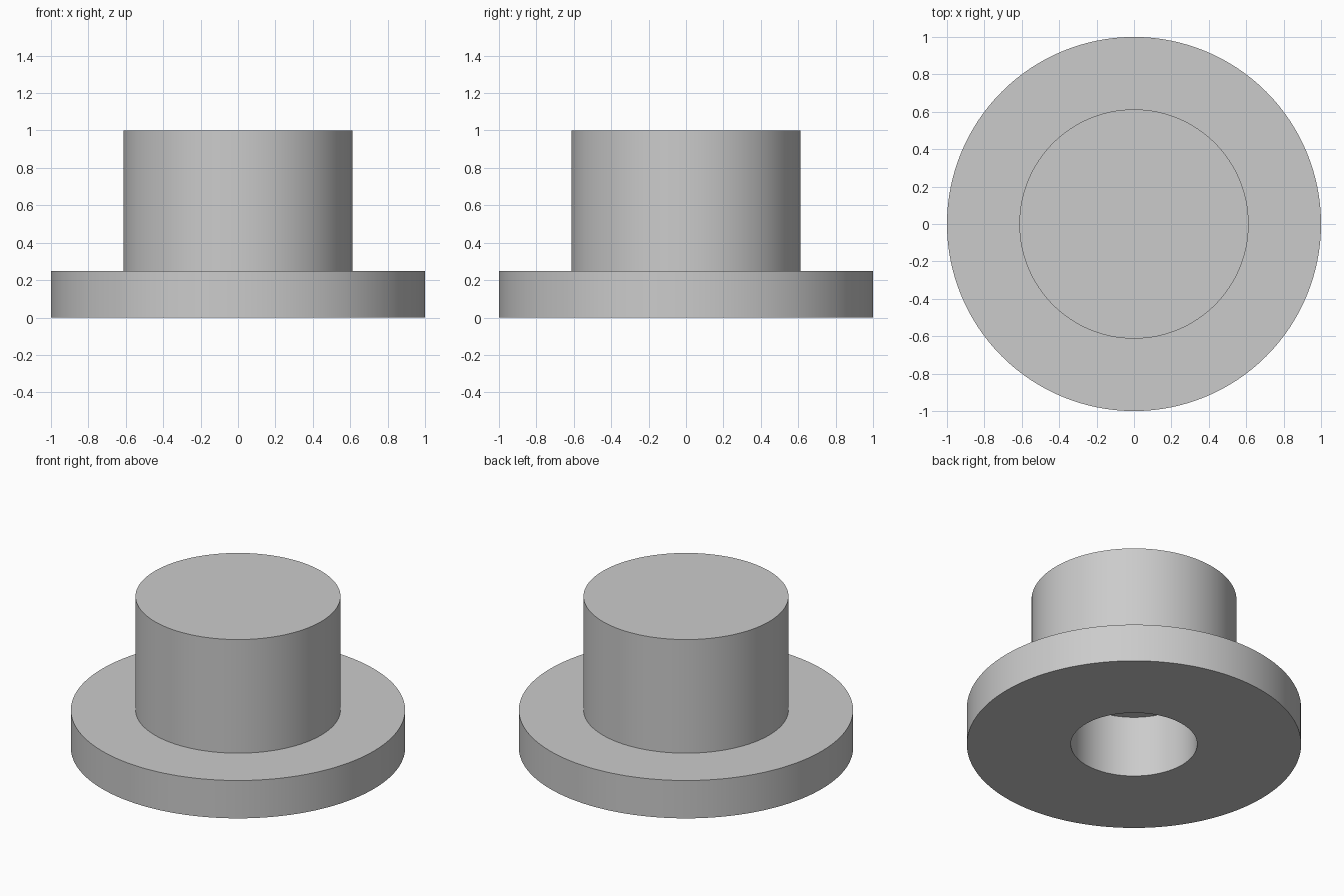
import bpy
import bmesh
import math

SEGMENTS = 128

cube = bpy.data.objects.get("Cube")
if cube:
    bpy.data.objects.remove(cube, do_unlink=True)

# Plain grey material
grey = bpy.data.materials.new("light_grey")
grey.use_nodes = True
colour = (0.6, 0.6, 0.6, 1.0)
grey.diffuse_color = colour
grey.node_tree.nodes["Principled BSDF"].inputs["Base Color"].default_value = colour

# Half section: blind bore ceiling, bore wall, flange, boss, closed top
flange_r, boss_r, bore_r = 1.0, 0.613, 0.378
flange_h, total_h, bore_h = 0.25, 1.0, 0.405
profile = [
    (0, bore_h), (bore_r, bore_h), (bore_r, 0), (flange_r, 0),
    (flange_r, flange_h), (boss_r, flange_h), (boss_r, total_h), (0, total_h),
]

# Revolve the section about the z axis
bm = bmesh.new()
verts = [bm.verts.new((r, 0, z)) for r, z in profile]
edges = [bm.edges.new(pair) for pair in zip(verts, verts[1:])]
bmesh.ops.spin(bm, geom=verts + edges, cent=(0, 0, 0), axis=(0, 0, 1),
               angle=math.tau, steps=SEGMENTS, use_duplicate=False)
bmesh.ops.remove_doubles(bm, verts=bm.verts, dist=0.0001)
bmesh.ops.recalc_face_normals(bm, faces=bm.faces)

mesh = bpy.data.meshes.new("flanged_bushing")
bm.to_mesh(mesh)
bm.free()
mesh.materials.append(grey)
bushing = bpy.data.objects.new("flanged_bushing", mesh)
bpy.context.collection.objects.link(bushing)

# Smooth walls with crisp rims
bpy.ops.object.select_all(action="DESELECT")
bushing.select_set(True)
bpy.context.view_layer.objects.active = bushing
bpy.ops.object.shade_smooth_by_angle(angle=math.radians(30))
